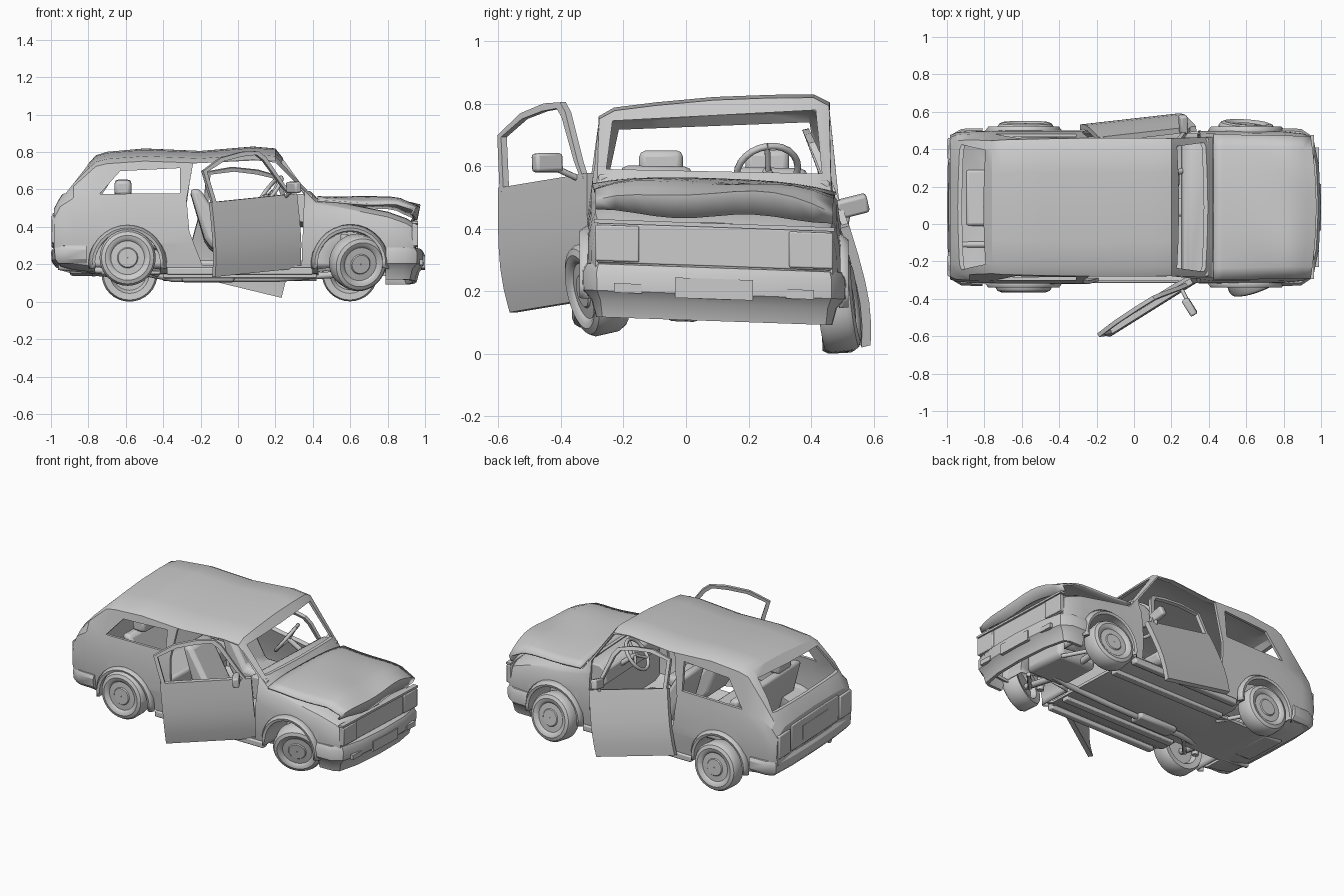
import bpy, bmesh
from math import sin, cos, pi, radians
from mathutils import Matrix, Vector

if "Cube" in bpy.data.objects:
    bpy.data.objects.remove(bpy.data.objects["Cube"])


def bend(p):
    """Crash lean: lower body drops on the far side, roof is pushed up there."""
    x, y, z = p
    t = min(1, max(0, (z - .55) / .25))
    return Vector((x, y + .09, z + (.065 * t - .035 * (1 - t)) * y - .008 * t))


def finish(me, angle=32):
    bm = bmesh.new()
    bm.from_mesh(me)
    bmesh.ops.recalc_face_normals(bm, faces=bm.faces)
    bm.to_mesh(me)
    bm.free()
    for p in me.polygons:
        p.use_smooth = True
    me.set_sharp_from_angle(angle=radians(angle))


def mesh(name, verts, faces, place=bend, thick=0, bevel=0):
    if isinstance(place, Matrix):
        verts = [place @ Vector(v) for v in verts]
    elif place:
        verts = [place(v) for v in verts]
    me = bpy.data.meshes.new(name)
    me.from_pydata(verts, [], faces)
    finish(me)
    ob = bpy.data.objects.new(name, me)
    bpy.context.collection.objects.link(ob)
    if thick:
        m = ob.modifiers.new("thickness", 'SOLIDIFY')
        m.thickness, m.offset = thick, -1
    if bevel:
        m = ob.modifiers.new("bevel", 'BEVEL')
        m.width, m.segments = bevel, 2
    return ob


def loft(name, rings, closed=True, caps=True, **kw):
    n = len(rings[0])
    verts = [v for r in rings for v in r]
    faces = [(i*n+j, i*n+(j+1) % n, (i+1)*n+(j+1) % n, (i+1)*n+j)
             for i in range(len(rings) - 1) for j in range(n if closed else n - 1)]
    if closed and caps:
        faces += [tuple(range(n)), tuple(range(len(verts) - n, len(verts)))]
    return mesh(name, verts, faces, **kw)


def prism(name, pts, axis, a, b, **kw):
    put = {'x': lambda p, t: (t, p[0], p[1]), 'y': lambda p, t: (p[0], t, p[1])}[axis]
    return loft(name, [[put(p, t) for p in pts] for t in (a, b)], **kw)


def box(name, x0, x1, y0, y1, z0, z1, **kw):
    return prism(name, [(x0, z0), (x1, z0), (x1, z1), (x0, z1)], 'y', y0, y1, **kw)


def tube(name, pts, r, place=bend):
    cu = bpy.data.curves.new(name, 'CURVE')
    cu.dimensions, cu.bevel_depth, cu.bevel_resolution, cu.use_fill_caps = '3D', r, 2, True
    sp = cu.splines.new('POLY')
    sp.points.add(len(pts) - 1)
    for q, p in zip(sp.points, pts):
        q.co = (*(place(p) if place is bend else place @ Vector(p)), 1)
    bpy.context.collection.objects.link(bpy.data.objects.new(name, cu))


def section(x, zb, zt, w, wr):
    zl = min(.54, zt - .06)
    h = [(0, zb), (.8*w, zb), (.96*w, zb+.03), (w, zb+(zl-zb)*.4), (.995*w, zb+(zl-zb)*.75),
         (.965*w, zl), (wr, zt-.035), (wr-.05, zt-.008), (wr*.5, zt), (0, zt+.005)]
    return [(x, y, z) for y, z in h] + [(x, -y, z) for y, z in h[-2:0:-1]]


# Body shell: x, bottom, top, half width, half roof width
stations = [(-.985, .23, .49, .385, .35), (-.95, .18, .555, .40, .355), (-.88, .16, .65, .405, .36),
            (-.76, .145, .78, .408, .355), (-.7, .14, .798, .41, .36), (-.5, .14, .815, .41, .365),
            (-.2, .14, .802, .41, .37), (.08, .14, .825, .41, .37), (.2, .14, .815, .41, .368),
            (.42, .14, .55, .408, .375), (.6, .14, .515, .408, .38), (.8, .15, .475, .405, .38),
            (.9, .16, .44, .395, .37), (.94, .18, .415, .38, .36)]
body = loft("body_shell", [section(*s) for s in stations], place=None, thick=.018)
circle = [(.178 * cos(i*pi/16), .19 + .178 * sin(i*pi/16)) for i in range(32)]
cutters = [
    prism("cut", [(-.74, .565), (-.63, .715), (-.31, .735), (-.31, .57)], 'y', -1, 1, place=None),
    prism("cut", [(-.19, .18), (.34, .18), (.355, .58), (.2, .77), (.1, .785), (-.24, .765),
                  (-.275, .53), (-.26, .36)], 'y', -1, 1, place=None),
    prism("cut", [(-.345, .585), (.345, .585), (.325, .77), (-.325, .77)], 'x', .21, .7, place=None),
    prism("cut", [(-.335, .57), (.335, .57), (.305, .735), (-.305, .735)], 'x', -1.1, -.745, place=None),
    box("cut", .43, .9, -.32, .32, 0, .25, place=None)]
for cx in (-.59, .6):
    for s in (-1, 1):
        cutters.append(prism("cut", [(cx + a, b) for a, b in circle], 'y', .21*s, .7*s, place=None))
for c in cutters:
    m = body.modifiers.new("opening", 'BOOLEAN')
    m.operation, m.object, m.solver = 'DIFFERENCE', c, 'EXACT'
    c.hide_render = True
bpy.context.view_layer.update()
cut = bpy.data.meshes.new_from_object(body.evaluated_get(bpy.context.evaluated_depsgraph_get()))
body.modifiers.clear()
body.data = cut
for v in cut.vertices:
    v.co = bend(v.co)
for p in cut.polygons:
    p.use_smooth = True
cut.set_sharp_from_angle(angle=radians(28))
for c in cutters:
    bpy.data.objects.remove(c)

# Wheel wells with flared lips
for cx in (-.59, .6):
    for s in (-1, 1):
        lip = [(.02, .2), (.176, .2), (.174, .425), (.19, .43), (.21, .403)]
        arcs = [radians(-8 + 196 * i / 16) for i in range(17)]
        loft("wheel_arch", [[(cx + r*cos(a), s*y, .19 + r*sin(a)) for r, y in lip] for a in arcs],
             closed=False, thick=.006)

# Crumpled bonnet with folded front lip
rows = []
for i in range(13):
    u = min(i / 11, 1)
    row = []
    for j in range(13):
        v = j / 6 - 1
        z = .562 - .01*u - .03*abs(v)**3*(1 + .6*u) + .012*u*sin(6*u + 4*v) - .035*max(0, u - .8)*5
        x = .425 + .55*u - .03*v*v*u
        if i == 12:
            x, z = x - .015, .44 + .01*sin(5*v)
        row.append((x, v * (.39 - .01*u), z))
    rows.append(row)
loft("bonnet", rows, closed=False, thick=.012)

# Bumpers
def bumper(name, s, path, prof):
    path = path + [(x, -y) for x, y in path[-2::-1]]
    rings = []
    for i, (x, y) in enumerate(path):
        a, b = path[max(i-1, 0)], path[min(i+1, len(path)-1)]
        n = Vector((a[1] - b[1], b[0] - a[0])).normalized()
        rings.append([(s*(x + n.x*o), y + n.y*o, z) for o, z in prof])
    loft(name, rings)


bumper("front_bumper", 1, [(.79, .408), (.89, .405), (.945, .37), (.975, .22), (.985, 0)],
       [(-.06, .13), (-.05, .105), (-.03, .105), (-.015, .16), (.012, .19), (.014, .25), (0, .275), (-.05, .285)])
bumper("rear_bumper", -1, [(.81, .408), (.92, .405), (.968, .38), (.982, .22), (.986, 0)],
       [(-.05, .19), (-.01, .19), (.01, .215), (.014, .265), (.003, .285), (-.05, .295)])

# Nose and tail fittings
box("grille", .93, .952, -.375, .375, .28, .405, bevel=.004)
box("grille_bar", .93, .962, -.385, .385, .405, .418)
box("front_plate", .98, 1.0, -.125, .125, .175, .24)
box("rear_plate", -.995, -.98, -.13, .13, .33, .42)
box("tailgate_panel", -.993, -.97, -.24, .24, .3, .465, bevel=.005)
for s in (-1, 1):
    box("headlight", .93, .963, .24*s, .38*s, .285, .4, bevel=.005)
    box("indicator", .97, .99, .23*s, .32*s, .185, .215)
    box("tail_light", -.996, -.95, .255*s, .37*s, .3, .45, bevel=.006)
    box("sill", -.38, .4, .36*s, .405*s, .13, .17, bevel=.008)

# Doors: hinge at local origin, door runs along -x, outside at side*y
def outside(z):
    return -.03*(1 - z/.2)**2 if z < .2 else -.22*(z - .2)**2


def door(side, place, mirror):
    grid = [[(-s*.54, side*outside(z), z) for s in (0, .33, .67, 1)] for z in (0, .07, .14, .21, .3, .4)]
    inner = [[(x, y - side*.03, z) for x, y, z in r] for r in grid]
    loft("door_panel", [a + b[::-1] for a, b in zip(grid, inner)], place=place)
    rings = []
    for s, z in [(.02, .38), (.06, .44), (.16, .61), (.2, .645), (.3, .65), (.44, .63), (.565, .57), (.53, .38)]:
        d = (Vector((.33, .5)) - Vector((s, z))).normalized() * .025
        ring = []
        for a, b, o in ((s, z, 0), (s+d.x, z+d.y, 0), (s+d.x, z+d.y, .022), (s, z, .022)):
            ring.append((-a, side*(outside(b) - o), b))
        rings.append(ring)
    loft("door_window_frame", rings, place=place)
    box("door_mirror", -.1, -.06, side*mirror, side*(mirror + .1), .41, .47, place=place, bevel=.01)
    tube("mirror_stalk", [(-.07, -side*.015, .39), (-.075, side*(mirror + .03), .425)], .01, place)


R = Matrix.Rotation
def hinge(pos, yaw, roll, pitch):
    return Matrix.Translation(pos) @ R(radians(yaw), 4, 'Z') @ R(radians(roll), 4, 'X') @ R(radians(pitch), 4, 'Y')


door(-1, hinge((.35, -.305, .18), 32, 0, -5), .04)
door(1, hinge((.23, .62, .035), 3, 14, 14), -.03)

# Wheels, turned from a profile
tyre = [(.002, .052), (.05, .052), (.055, .046), (.09, .044), (.095, .05), (.105, .056), (.12, .06),
        (.14, .052), (.15, .036), (.15, -.036), (.14, -.055), (.105, -.05), (.09, -.02), (.002, -.02)]
for x, y, z, side, yaw, camber in [(-.59, -.305, .235, -1, 0, 0), (.64, -.285, .21, -1, 20, 12),
                                   (-.58, .485, .152, 1, 0, 3), (.6, .485, .155, 1, -4, 7)]:
    M = hinge((x, y, z), yaw, camber, 0)
    loft("wheel", [[(r*cos(a*pi/16), side*h, r*sin(a*pi/16)) for r, h in tyre] for a in range(33)],
         closed=False, place=M)

# Interior
for s in (-1, 1):
    prism("front_seat", [(-.14, .27), (.12, .29), (.14, .36), (-.06, .36), (-.2, .6), (-.26, .6), (-.18, .33)],
          'y', s*.07, s*.3, bevel=.025)
    box("rear_headrest", -.66, -.57, s*.1, s*.24, .56, .655, bevel=.02)
prism("rear_bench", [(-.57, .27), (-.33, .27), (-.31, .37), (-.52, .37), (-.61, .57), (-.67, .57), (-.6, .3)],
      'y', -.33, .33, bevel=.02)
prism("dashboard", [(.25, .46), (.26, .54), (.3, .565), (.4, .565), (.4, .4), (.3, .42)],
      'y', -.37, .37, bevel=.008)
box("firewall", .385, .4, -.37, .37, .15, .5)
box("centre_tunnel", -.3, .39, -.05, .05, .14, .22, bevel=.015)
W = Matrix.Translation((.17, .26, .585)) @ R(radians(-52), 4, 'Y') @ R(radians(12), 4, 'X')
tube("steering_rim", [W @ Vector((.1*cos(i*pi/12), .1*sin(i*pi/12), 0)) for i in range(25)], .011, Matrix())
for a in (0, 120, 240):
    tube("steering_spoke", [(0, 0, -.015), (.1*cos(radians(a)), .1*sin(radians(a)), 0)], .009, W)
tube("steering_column", [(0, 0, 0), (0, 0, -.14)], .016, W)

# Underside
tube("exhaust_pipe", [(.75, -.08, .17), (.5, -.1, .14), (.2, -.09, .12), (-.35, -.1, .12), (-.55, -.17, .16),
                      (-.75, -.2, .16), (-.96, -.2, .18)], .018)
box("silencer", -.3, -.02, -.15, -.05, .1, .14, bevel=.015)
box("fuel_tank", -.9, -.76, -.1, .2, .145, .19, bevel=.015)
box("engine_block", .5, .78, -.15, .16, .14, .38, bevel=.03)
for x in (-.59, .6):
    tube("axle", [(x, -.36, .2), (x, -.15, .165), (x, .15, .165), (x, .36, .19)], .02)
    for s in (-1, 1):
        tube("control_arm", [(x, s*.33, .18), (x + .16, s*.15, .14)], .013)
        tube("shock_absorber", [(x - .03, s*.27, .15), (x - .03, s*.25, .35)], .022)
for s in (-1, 1):
    box("chassis_rail", -.4, .42, s*.2, s*.25, .118, .145, bevel=.006)
